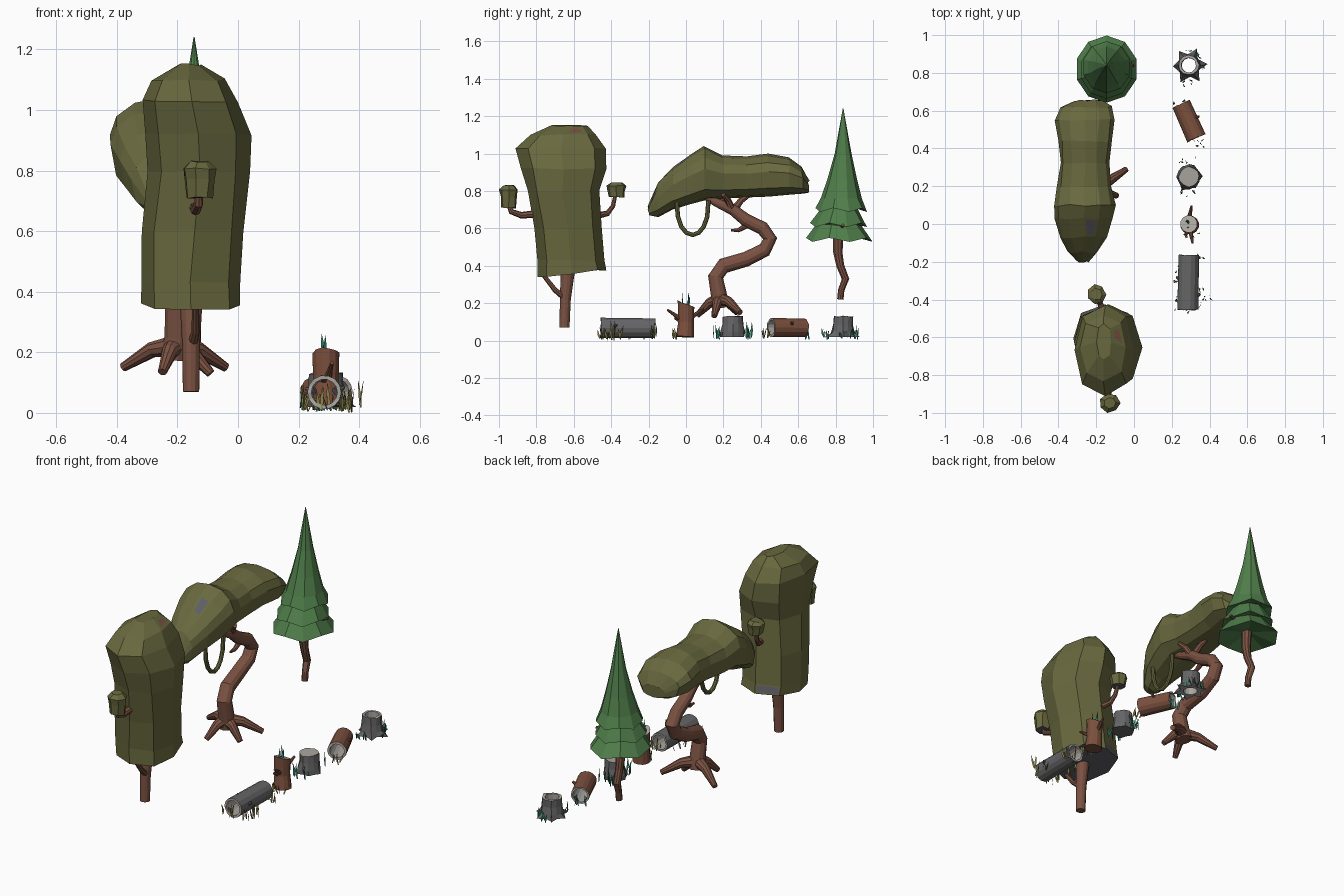
import bpy
import bmesh
import math
import random
from mathutils import Vector

random.seed(4)
default_cube = bpy.data.objects.get("Cube")
if default_cube:
    bpy.data.objects.remove(default_cube, do_unlink=True)


def material(name, red, green, blue):
    mat = bpy.data.materials.new(name)
    mat.use_nodes = True
    mat.diffuse_color = (red, green, blue, 1)
    shader = mat.node_tree.nodes["Principled BSDF"]
    shader.inputs["Base Color"].default_value = (red, green, blue, 1)
    shader.inputs["Roughness"].default_value = 0.9
    return mat


olive = material("olive leaves", .14, .14, .05)
green = material("pine green", .08, .21, .07)
brown = material("warm brown bark", .2, .085, .055)
russet = material("russet bark", .2, .08, .048)
grey = material("grey bark", .13, .13, .135)
cut_wood = material("pale cut wood", .4, .38, .35)
teal = material("teal grass", .03, .22, .15)
straw = material("straw grass", .25, .22, .07)
slate = material("slate underside", .11, .11, .13)


def finish(name, bm, mats):
    """Turn a bmesh into a flat shaded object."""
    mesh = bpy.data.meshes.new(name)
    bm.to_mesh(mesh)
    bm.free()
    for mat in mats:
        mesh.materials.append(mat)
    obj = bpy.data.objects.new(name, mesh)
    bpy.context.collection.objects.link(obj)


def loft(name, rings, mats, bands=None, caps=(0, 0), closed=False, patches=()):
    """Skin rings of points; bands and caps give material indices."""
    bm = bmesh.new()
    loops = [[bm.verts.new(p) for p in ring] for ring in rings]
    sides = len(loops[0])
    pairs = list(zip(loops, loops[1:] + loops[:1]))
    for band, (low, high) in enumerate(pairs if closed else pairs[:-1]):
        for i in range(sides):
            j = (i + 1) % sides
            face = bm.faces.new((low[i], low[j], high[j], high[i]))
            face.material_index = bands[band] if bands else 0
    if not closed:
        for loop, index in zip((loops[0], loops[-1]), caps):
            bm.faces.new(loop).material_index = index
    bmesh.ops.recalc_face_normals(bm, faces=bm.faces[:])
    # odd coloured leaf faces, inset from their neighbours
    for spot, index, inset in patches:
        face = min(bm.faces, key=lambda f: (f.calc_center_median() - Vector(spot)).length)
        bmesh.ops.inset_individual(bm, faces=[face], thickness=inset)
        face.material_index = index
    finish(name, bm, mats)


def circle(sides, turn=0):
    for i in range(sides):
        angle = math.tau * i / sides + turn
        yield math.cos(angle), math.sin(angle)


def wobble(amount):
    return random.uniform(-amount, amount)


def tube_rings(path, radii, sides, rough=0):
    """Rings along a path, carried round bends without twisting."""
    path = [Vector(p) for p in path]
    last = len(path) - 1
    frame, rings = None, []
    for i, point in enumerate(path):
        tangent = (path[min(i + 1, last)] - path[max(i - 1, 0)]).normalized()
        if frame is None:
            frame = tangent.to_track_quat('Z', 'Y')
        else:
            frame = (frame @ Vector((0, 0, 1))).rotation_difference(tangent) @ frame
        rings.append([point + frame @ Vector((c * radii[i], s * radii[i], wobble(rough)))
                      for c, s in circle(sides)])
    return rings


def tube(name, path, radii, mat, sides):
    loft(name, tube_rings(path, radii, sides), [mat])


def taper(name, path, start, end, mat, sides=8):
    steps = len(path) - 1
    tube(name, path, [start + (end - start) * i / steps for i in range(steps + 1)], mat, sides)


def bulge(value, power):
    return math.copysign(abs(value) ** power, value)


def box_rings(levels, sides, rough=0, power=1):
    """Horizontal oval rings from (z, x min, x max, y min, y max)."""
    return [[Vector(((x0 + x1) / 2 + bulge(c, power) * (x1 - x0) / 2 + wobble(rough),
                     (y0 + y1) / 2 + bulge(s, power) * (y1 - y0) / 2 + wobble(rough),
                     z + wobble(rough))) for c, s in circle(sides)]
            for z, x0, x1, y0, y1 in levels]


# Tall tree: trunk, canopy, side twigs with leaf clumps
tube("tall_tree_trunk", [(-.155, -.65, .07), (-.155, -.645, .22), (-.155, -.635, .34), (-.15, -.62, .45)],
     [.027, .029, .036, .042], brown, 12)
taper("tall_tree_low_branch", [(-.15, -.65, .23), (-.14, -.7, .27), (-.14, -.77, .36)], .017, .011, brown)
tall_levels = [(.36, -.32, .01, -.79, -.43), (.43, -.32, .012, -.795, -.435), (.6, -.315, .02, -.81, -.45),
               (.8, -.3, .04, -.85, -.465), (.92, -.31, .04, -.88, -.43), (1.03, -.31, 0, -.91, -.43),
               (1.1, -.285, -.04, -.83, -.48), (1.15, -.2, -.12, -.72, -.53)]
tall_rings = box_rings(tall_levels, 8, .005, .85)
for point in tall_rings[0]:
    point.z += (point.y + .61) * .1
loft("tall_tree_canopy", tall_rings, [olive, slate, brown], caps=(1, 0),
     patches=[((-.06, -.57, 1.12), 2, .032), ((-.22, -.455, .4), 1, .012)])
taper("front_twig", [(-.14, -.78, .68), (-.14, -.88, .67), (-.13, -.935, .69), (-.13, -.95, .73)], .021, .012, brown)
taper("back_twig", [(-.16, -.47, .67), (-.18, -.42, .68), (-.19, -.39, .72), (-.2, -.375, .79)], .018, .01, brown)


def leaf_clump(name, x, y, z, wide, deep, tall):
    levels = [(z + h * tall, x - k * wide, x + k * wide, y - k * deep, y + k * deep)
              for h, k in ((-1, .8), (0, .9), (.6, 1), (1, .6))]
    loft(name, box_rings(levels, 7, .003), [olive, slate], caps=(1, 0))


leaf_clump("front_leaf_clump", -.128, -.948, .77, .056, .051, .06)
leaf_clump("back_leaf_clump", -.198, -.372, .805, .05, .053, .038)

# Bent tree: long canopy lofted from front to back
bent_sections = [(-.2, -.3, -.24, .67, .72), (-.15, -.35, -.19, .66, .85), (-.07, -.39, -.14, .7, .93),
                 (.03, -.42, -.11, .73, 1), (.1, -.42, -.1, .75, 1.04), (.2, -.41, -.12, .76, .99),
                 (.32, -.39, -.13, .765, .985), (.44, -.4, -.12, .77, 1), (.55, -.42, -.1, .78, .98),
                 (.62, -.39, -.12, .785, .93), (.655, -.32, -.17, .79, .86)]
bent_rings = []
for y, x0, x1, z0, z1 in bent_sections:
    waist = z0 * .42 + z1 * .58
    bent_rings.append([((x0 + x1) / 2 + c * (x1 - x0) / 2 + wobble(.004), y + wobble(.006),
                        waist + s * (z1 - waist) if s > 0 else waist - abs(s) ** .6 * (waist - z0))
                       for c, s in circle(12)])
loft("bent_tree_canopy", bent_rings, [olive, slate], patches=[((-.23, -.02, .97), 1, .018)])

# Bent tree: winding trunk, forks, roots and hanging vine
tube("bent_tree_trunk",
     [(-.21, .185, .18), (-.2, .175, .25), (-.2, .158, .34), (-.21, .2, .4), (-.225, .32, .435), (-.225, .42, .485),
      (-.225, .45, .545), (-.225, .41, .6), (-.22, .32, .645), (-.22, .25, .7), (-.22, .16, .74), (-.22, .1, .77)],
     [.048, .044, .042, .042, .04, .039, .038, .037, .035, .03, .023, .015], brown, 12)
fork = (-.22, .25, .69)
for number, tip in enumerate([(-.25, .34, .78), (-.3, .16, .77), (-.16, .2, .78)]):
    middle = (Vector(fork) + Vector(tip)) / 2 + Vector((0, 0, .015))
    taper(f"bent_tree_fork_{number}", [fork, middle, tip], .022, .012, brown)
taper("bent_tree_stub", [(-.22, .34, .625), (-.22, .28, .59), (-.22, .24, .59)], .017, .006, brown)
for number, tip in enumerate([(-.38, .27, .15), (-.25, .06, .135), (-.04, .29, .15), (-.09, .15, .13)]):
    root_top = Vector((-.205, .18, .22))
    middle = root_top.lerp(Vector(tip), .45) + Vector((0, 0, .02))
    taper(f"bent_tree_root_{number}", [root_top, middle, tip], .038, .015, brown, 10)
vine = [(-.18, .035 - .085 * math.cos(t * math.pi / 8), .75 - .185 * math.sin(t * math.pi / 8) ** .8)
        for t in range(9)]
taper("hanging_vine", vine, .012, .012, olive)

# Pine: tiered foliage in one profile, with a crooked trunk and a poking twig
pine_rings = []
for z, radius, y in [(.57, .03, .82), (.535, .178, .82), (.62, .12, .815), (.615, .152, .815), (.71, .095, .82),
                     (.695, .138, .83), (.76, .11, .83), (.86, .08, .835), (1, .045, .84), (1.24, .002, .84)]:
    drop = .014 if .13 < radius else 0
    pine_rings.append([(-.145 + c * radius * .93, y + s * radius, z + (drop if i % 2 else -drop / 2))
                       for i, (c, s) in enumerate(circle(10, math.pi / 10))])
loft("pine_foliage", pine_rings, [green])
tube("pine_trunk", [(-.14, .825, .22), (-.14, .83, .27), (-.145, .853, .33), (-.14, .825, .4), (-.14, .812, .47), (-.14, .815, .58)],
     [.018, .018, .021, .022, .026, .03], brown, 10)
taper("pine_twig", [(-.14, .82, .59), (0, .84, .618)], .014, .008, brown)


# Logs and stumps
def hollow(name, outer, wall, bark):
    """Skin an outer shell, pale rims and a pale bore of the given radius."""
    bore = []
    for ring in (outer[-1], outer[0]):
        centre = sum(ring, Vector()) / len(ring)
        bore.append([centre + (p - centre).normalized() * wall for p in ring])
    loft(name, outer + bore, [bark, cut_wood], bands=[0] * (len(outer) - 1) + [1] * 3, closed=True)


def stump_rings(x, y, reach, spikes):
    """Star shaped root ring rising to a round top."""
    sides = spikes * 2
    star = [Vector((x + c * k, y + s * k, .02)) for i, (c, s) in enumerate(circle(sides, wobble(.2)))
            for k in [.058 if i % 2 else reach * random.uniform(.85, 1.1)]]
    levels = [(z, x - r, x + r, y - r, y + r) for z, r in ((.045, .064), (.085, .055), (.13, .053))]
    return [star] + box_rings(levels, sides, .004)


def bark_stubs(name, spots, bark):
    for number, (root, tip) in enumerate(spots):
        taper(f"{name}_{number}", [root, tip], .014, .006, bark)


hollow("grey_log", tube_rings([(.285, -.455, .068), (.29, -.165, .066)], [.056, .054], 14, .004), .043, grey)
bark_stubs("grey_log_stub", [((.25, -.3, .07), (.225, -.28, .08)), ((.32, -.39, .07), (.35, -.37, .085))], grey)

snag = tube_rings([(.295, -.005, .02), (.29, 0, .1), (.29, 0, .195)], [.05, .043, .046], 12)
snag[-1] = [p + Vector((0, 0, -.4 * p.y + wobble(.004))) for p in snag[-1]]
loft("brown_snag", snag, [russet, cut_wood], caps=(0, 1))
bark_stubs("snag_branch", [((.295, -.02, .11), (.31, -.1, .165)), ((.29, .02, .12), (.305, .095, .17)),
                           ((.29, -.02, .1), (.275, -.06, .12))], russet)

loft("grey_stump", stump_rings(.29, .25, .076, 6), [grey, cut_wood], caps=(0, 1))

hollow("brown_log", tube_rings([(.33, .455, .07), (.25, .635, .068)], [.053, .05], 14, .004), .04, russet)
bark_stubs("brown_log_stub", [((.31, .56, .08), (.345, .57, .1))], russet)

hollow("hollow_stump", stump_rings(.29, .84, .096, 6), .039, grey)


# Grass: tufts of wide, bent blades beside the logs and stumps
def tuft(name, x, y, half_x, half_y, count, low, high, mat, base=.005):
    bm = bmesh.new()
    for _ in range(count):
        foot = Vector((x + wobble(half_x), y + wobble(half_y), base + random.uniform(0, .012)))
        angle = random.uniform(0, math.pi)
        across = Vector((math.cos(angle), math.sin(angle), 0)) * .006
        tip = foot + Vector((wobble(.018), wobble(.018), random.uniform(low, high)))
        middle = foot.lerp(tip, .45) + Vector((wobble(.004), wobble(.004), 0))
        outline = (foot - across / 2, foot + across / 2, middle + across, tip, middle - across)
        bm.faces.new([bm.verts.new(p) for p in outline])
    finish(name, bm, [mat])


tuft("log_front_straw", .25, -.455, .045, .015, 7, .04, .09, straw)
tuft("log_right_straw", .36, -.39, .02, .06, 9, .05, .09, straw, 0)
tuft("log_tall_straw", .405, -.39, .006, .01, 2, .08, .1, straw, .015)
tuft("log_left_straw", .22, -.32, .012, .1, 9, .04, .09, straw)
tuft("log_back_straw", .33, -.165, .04, .02, 9, .04, .09, straw)
tuft("snag_straw", .3, -.06, .04, .012, 6, .03, .06, straw)
tuft("snag_top_teal", .28, .005, .02, .025, 5, .04, .08, teal, .18)
tuft("stump_front_teal", .29, .165, .045, .015, 8, .04, .1, teal)
tuft("stump_back_teal", .29, .335, .045, .015, 7, .04, .1, teal)
tuft("brown_log_straw", .34, .425, .04, .015, 6, .03, .08, straw)
tuft("brown_log_teal", .24, .645, .035, .015, 7, .04, .09, teal)
tuft("hollow_stump_front_teal", .3, .75, .05, .012, 7, .03, .07, teal)
tuft("hollow_stump_back_teal", .3, .915, .05, .015, 7, .04, .08, teal)
tuft("hollow_stump_side_teal", .36, .85, .012, .03, 4, .03, .06, teal)
